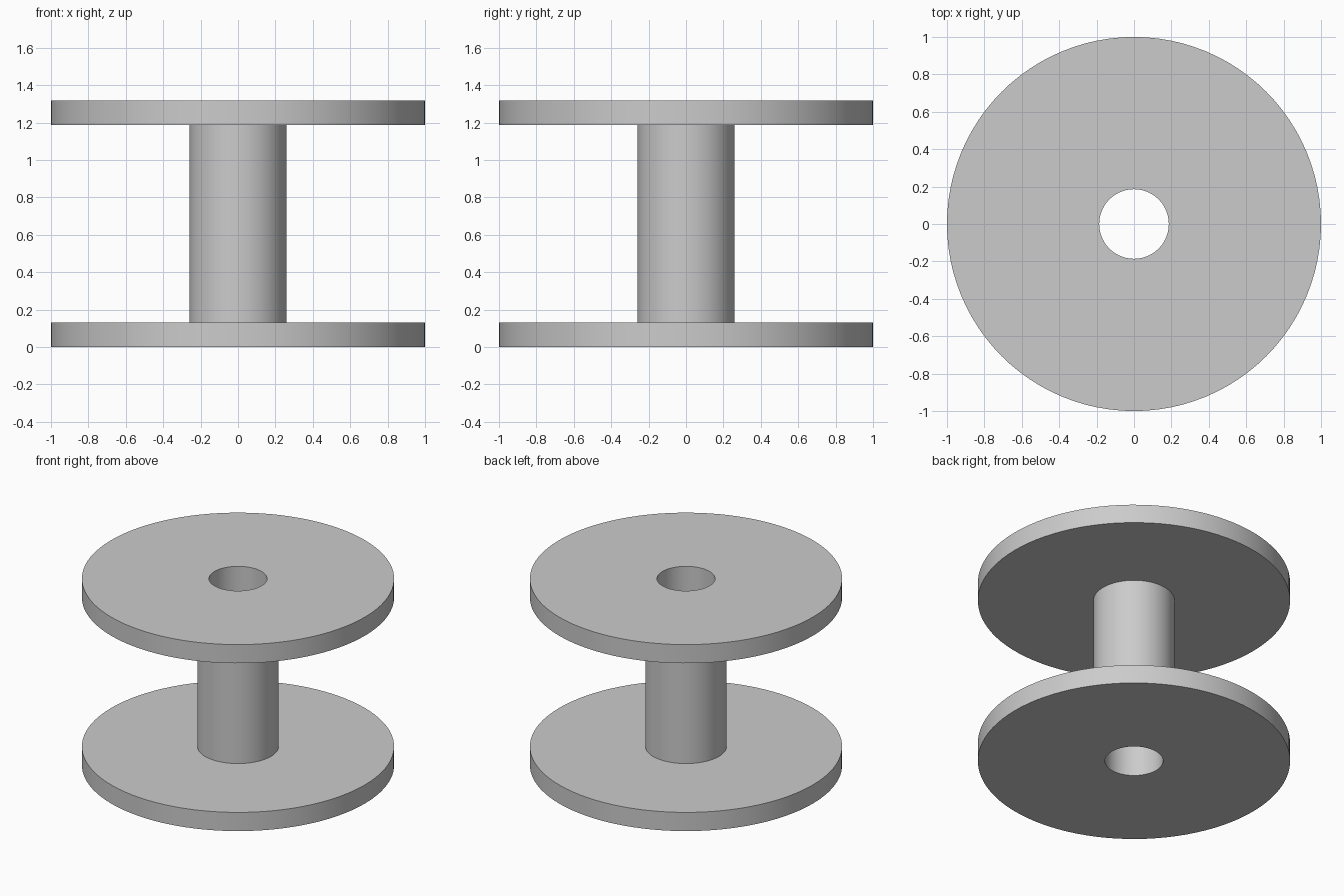
import bpy
import bmesh
from math import cos, sin, tau, radians

cube = bpy.data.objects.get("Cube")
if cube:
    bpy.data.objects.remove(cube, do_unlink=True)

SEGMENTS = 96
FLANGE_R, BARREL_R, BORE_R = 1.0, 0.26, 0.186
HEIGHT, FLANGE_T = 1.318, 0.132

# Plain grey plastic
grey = bpy.data.materials.new("plain_grey")
grey.use_nodes = True
colour = (0.6, 0.6, 0.6, 1)
grey.diffuse_color = colour
bsdf = next(n for n in grey.node_tree.nodes if n.type == "BSDF_PRINCIPLED")
bsdf.inputs["Base Color"].default_value = colour


def lathe(name, profile):
    """Revolve a closed (radius, height) profile about z."""
    bm = bmesh.new()
    rings = []
    for i in range(SEGMENTS):
        a = tau * i / SEGMENTS
        rings.append([bm.verts.new((r * cos(a), r * sin(a), z)) for r, z in profile])
    n = len(profile)
    for i, ring in enumerate(rings):
        after = rings[(i + 1) % SEGMENTS]
        for j in range(n):
            k = (j + 1) % n
            bm.faces.new((ring[j], after[j], after[k], ring[k]))
    bmesh.ops.recalc_face_normals(bm, faces=bm.faces)
    mesh = bpy.data.meshes.new(name)
    bm.to_mesh(mesh)
    bm.free()
    mesh.materials.append(grey)
    obj = bpy.data.objects.new(name, mesh)
    bpy.context.collection.objects.link(obj)
    bpy.ops.object.select_all(action="DESELECT")
    obj.select_set(True)
    bpy.context.view_layer.objects.active = obj
    bpy.ops.object.shade_smooth_by_angle(angle=radians(30))
    return obj


# Spool in one piece: lower flange, barrel, mirrored upper flange, through bore
lower = [(BORE_R, 0), (FLANGE_R, 0), (FLANGE_R, FLANGE_T), (BARREL_R, FLANGE_T)]
upper = [(r, HEIGHT - z) for r, z in reversed(lower)]
lathe("spool", lower + upper)
